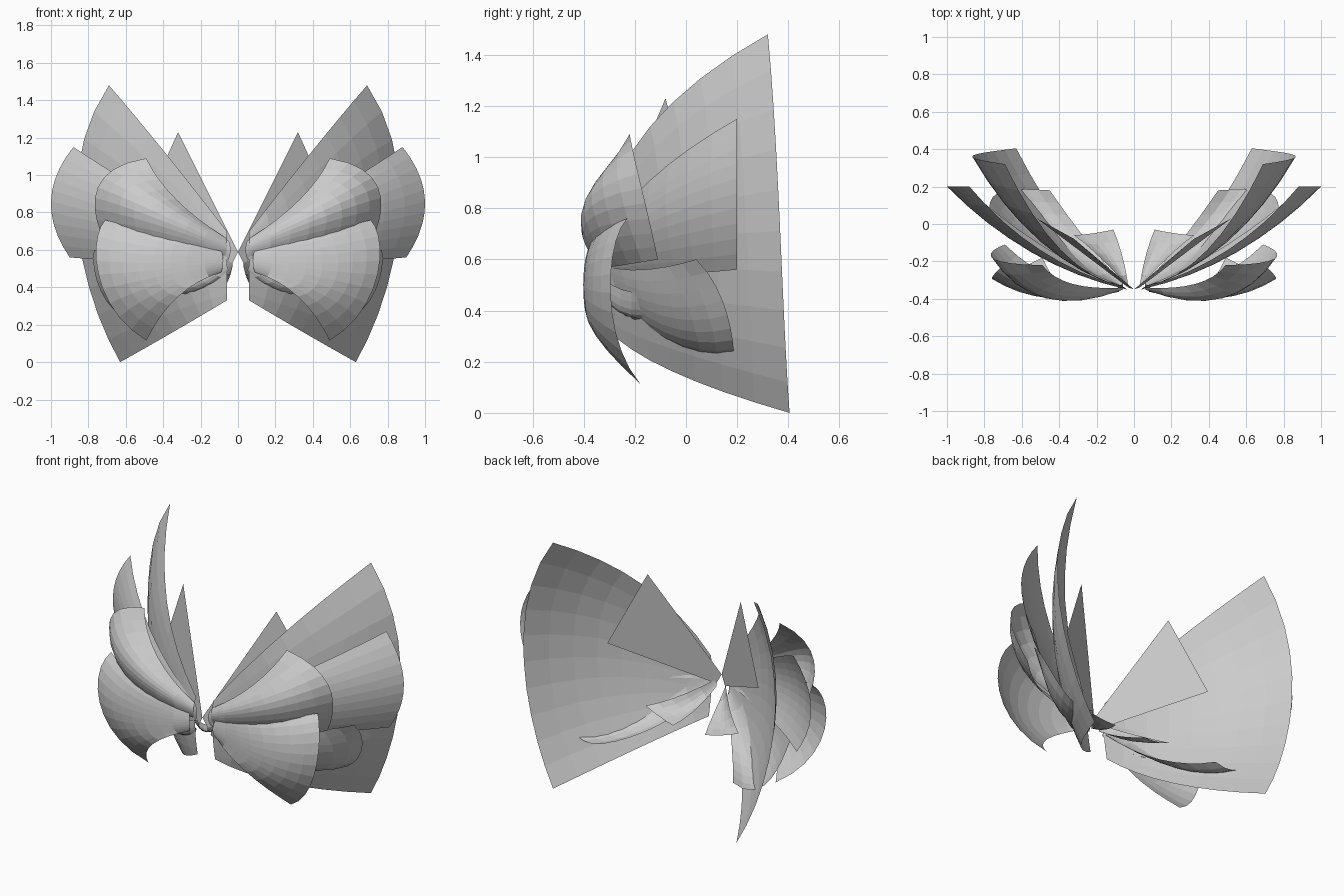
import bpy
from mathutils import Vector

cube = bpy.data.objects.get("Cube")
if cube:
    bpy.data.objects.remove(cube, do_unlink=True)

# Single plain grey for every petal
grey = bpy.data.materials.new("plain_grey")
grey.use_nodes = True
grey.diffuse_color = (0.6, 0.6, 0.6, 1)
bsdf = grey.node_tree.nodes["Principled BSDF"]
bsdf.inputs["Base Color"].default_value = grey.diffuse_color
bsdf.inputs["Roughness"].default_value = 0.8


def through(points, t):
    """Smooth curve passing through evenly spaced points."""
    last = len(points) - 1
    total = Vector((0, 0, 0))
    for i, point in enumerate(points):
        weight = 1
        for j in range(last + 1):
            if j != i:
                weight *= (t * last - j) / (i - j)
        total += Vector(point) * weight
    return total


def petal(name, *ribs, along=8, across=10):
    """Curved fan sheet; ribs run from root to rim, lowest first. Mirrored in x."""
    verts, faces = [], []
    for j in range(across + 1):
        for i in range(along + 1):
            section = [through(rib, i / along) for rib in ribs]
            verts.append(through(section, j / across))
    row = along + 1
    for j in range(across):
        for i in range(along):
            k = j * row + i
            faces.append((k, k + 1, k + row + 1, k + row))
    mesh = bpy.data.meshes.new(name)
    mesh.from_pydata(verts, [], faces)
    mesh.materials.append(grey)
    obj = bpy.data.objects.new(name, mesh)
    bpy.context.collection.objects.link(obj)
    obj.modifiers.new("mirror", "MIRROR").use_mirror_merge = False


# Tall rear fan
petal("large_rear_petal",
      [(.06, -.31, .33), (.34, -.06, .165), (.63, .405, 0)],
      [(.06, -.33, .45), (.475, -.075, .48), (.81, .38, .45)],
      [(.06, -.34, .58), (.50, -.095, .82), (.86, .355, .98)],
      [(.06, -.33, .70), (.39, -.14, 1.12), (.69, .32, 1.48)])

# Wide side fan
petal("wide_side_petal",
      [(.05, -.34, .55), (.50, -.11, .54), (.90, .20, .56)],
      [(.04, -.35, .60), (.55, -.15, .74), (1.0, .20, .86)],
      [(.05, -.34, .65), (.50, -.14, .91), (.88, .20, 1.15)])

# Upper front shell
petal("upper_front_petal",
      [(.07, -.34, .57), (.40, -.30, .57), (.69, -.11, .60)],
      [(.06, -.35, .60), (.47, -.38, .72), (.76, -.15, .78)],
      [(.06, -.35, .63), (.45, -.395, .83), (.73, -.195, .97)],
      [(.06, -.34, .66), (.33, -.32, .87), (.49, -.22, 1.09)])

# Lower front shell
petal("lower_front_petal",
      [(.09, -.34, .48), (.32, -.38, .35), (.49, -.18, .115)],
      [(.08, -.36, .52), (.43, -.395, .43), (.70, -.28, .34)],
      [(.08, -.36, .56), (.45, -.395, .56), (.76, -.29, .59)],
      [(.09, -.35, .60), (.40, -.365, .68), (.71, -.23, .76)])

# Drooping lower bowl
petal("lower_rear_petal",
      [(.06, -.32, .49), (.26, -.08, .30), (.45, .18, .24)],
      [(.07, -.33, .52), (.42, -.08, .30), (.64, .185, .26)],
      [(.07, -.33, .55), (.50, -.11, .41), (.75, .15, .42)],
      [(.08, -.33, .58), (.46, -.17, .56), (.77, .04, .60)])

# Small bowls near the root
petal("small_rear_petal",
      [(.03, -.34, .51), (.06, -.18, .42), (.11, -.03, .365)],
      [(.03, -.34, .53), (.12, -.19, .42), (.22, -.05, .385)],
      [(.04, -.33, .55), (.18, -.18, .47), (.32, -.06, .42)],
      along=5, across=5)
petal("small_front_petal",
      [(.05, -.34, .49), (.16, -.28, .41), (.28, -.20, .365)],
      [(.06, -.34, .52), (.22, -.28, .42), (.37, -.16, .39)],
      [(.07, -.34, .55), (.25, -.27, .49), (.41, -.17, .47)],
      along=5, across=5)

# Flat pointed blade behind the fans
petal("flat_rear_blade",
      [(.03, -.34, .53), (.52, .03, .79)],
      [(.0, -.35, .59), (.32, -.08, 1.23)],
      along=1, across=1)
